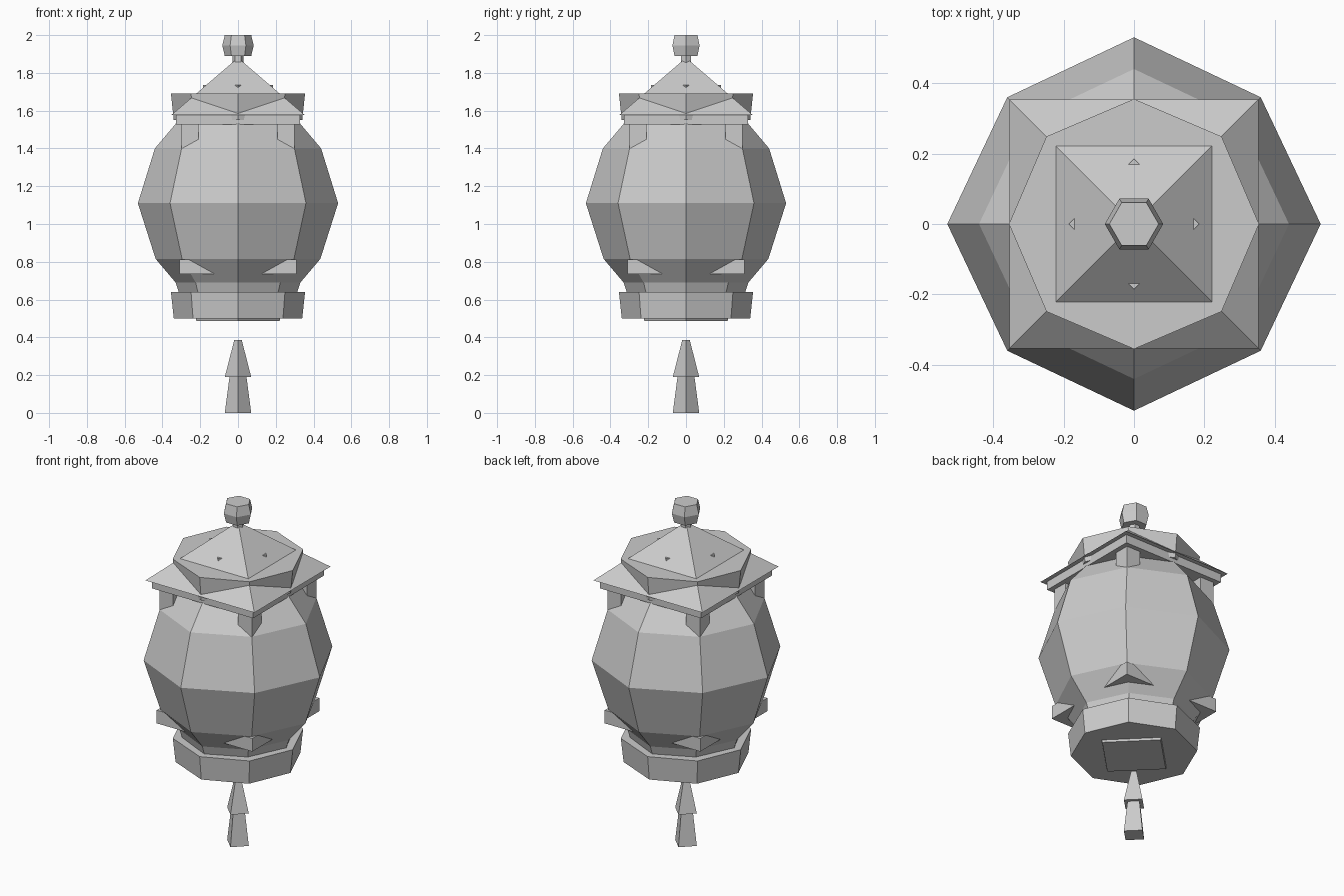
import bpy
import bmesh
from math import cos, sin, pi, sqrt

old = bpy.data.objects.get("Cube")
if old:
    bpy.data.objects.remove(old, do_unlink=True)

stone = bpy.data.materials.new("stone_grey")
stone.use_nodes = True
GREY = (0.6, 0.6, 0.6, 1)
stone.diffuse_color = GREY
stone.node_tree.nodes["Principled BSDF"].inputs["Base Color"].default_value = GREY


def tier(name, sides, profile, turn=0.0, odd_scale=1.0, centre=(0, 0)):
    """Stack of polygon rings from (radius, height) pairs, bottom to top.
    odd_scale pulls in every second corner; radius 0 makes a point."""
    bm = bmesh.new()
    rings = []
    for r, z in profile:
        if r == 0:
            rings.append([bm.verts.new((*centre, z))] * sides)
            continue
        ring = []
        for i in range(sides):
            a = turn + 2 * pi * i / sides
            k = r * (odd_scale if i % 2 else 1)
            ring.append(bm.verts.new((centre[0] + k * cos(a), centre[1] + k * sin(a), z)))
        rings.append(ring)
    for low, high in zip(rings, rings[1:]):
        for i in range(sides):
            j = (i + 1) % sides
            corners = dict.fromkeys((low[i], low[j], high[j], high[i]))
            bm.faces.new(list(corners))
    bm.faces.new(rings[0][::-1])
    if profile[-1][0]:
        bm.faces.new(rings[-1])
    bmesh.ops.recalc_face_normals(bm, faces=bm.faces)
    mesh = bpy.data.meshes.new(name)
    bm.to_mesh(mesh)
    bm.free()
    mesh.materials.append(stone)
    obj = bpy.data.objects.new(name, mesh)
    bpy.context.collection.objects.link(obj)
    return obj


def square(name, profile, centre=(0, 0)):
    """Square tier with sides along x and y; profile holds half widths."""
    return tier(name, 4, [(h * sqrt(2), z) for h, z in profile], pi / 4, centre=centre)


# Hanging tassel
tier("tassel_lower", 4, [(0.07, 0), (0.045, 0.19)])
tier("tassel_upper", 4, [(0.07, 0.19), (0.02, 0.385)])

# Base ring and the plate under it
tier("bottom_plate", 4, [(0.22, 0.487), (0.23, 0.52)])
tier("base_ring", 8, [(0.34, 0.5), (0.355, 0.64)], odd_scale=0.99)

# Faceted lantern body
tier("lantern_body", 8,
     [(0.31, 0.63), (0.33, 0.69), (0.436, 0.815), (0.53, 1.11),
      (0.44, 1.4), (0.33, 1.53), (0.31, 1.58)], odd_scale=0.96)

# Square slab whose corners stick out of the lower body
square("lower_corner_slab", [(0.31, 0.735), (0.31, 0.812)])

# Eave brackets on the diagonals
for sx, side in ((1, "left"), (-1, "right")):
    for sy, end in ((1, "back"), (-1, "front")):
        square(f"bracket_{end}_{side}", [(0.045, 1.38), (0.045, 1.535)],
               (sx * 0.255, sy * 0.255))

# Roof: fascia, pyramid, and the octagonal collar cutting through it
square("eave_fascia", [(0.327, 1.527), (0.327, 1.58)])
square("roof_pyramid", [(0.353, 1.577), (0, 1.88)])
tier("roof_collar", 8, [(0.34, 1.55), (0.355, 1.69)], odd_scale=0.99)
tier("roof_studs", 4, [(0.185, 1.6), (0.185, 1.735)])

# Finial
tier("finial_stem", 6, [(0.03, 1.84), (0.03, 1.9)])
tier("finial", 6, [(0.07, 1.89), (0.083, 1.945), (0.07, 2.0)])
